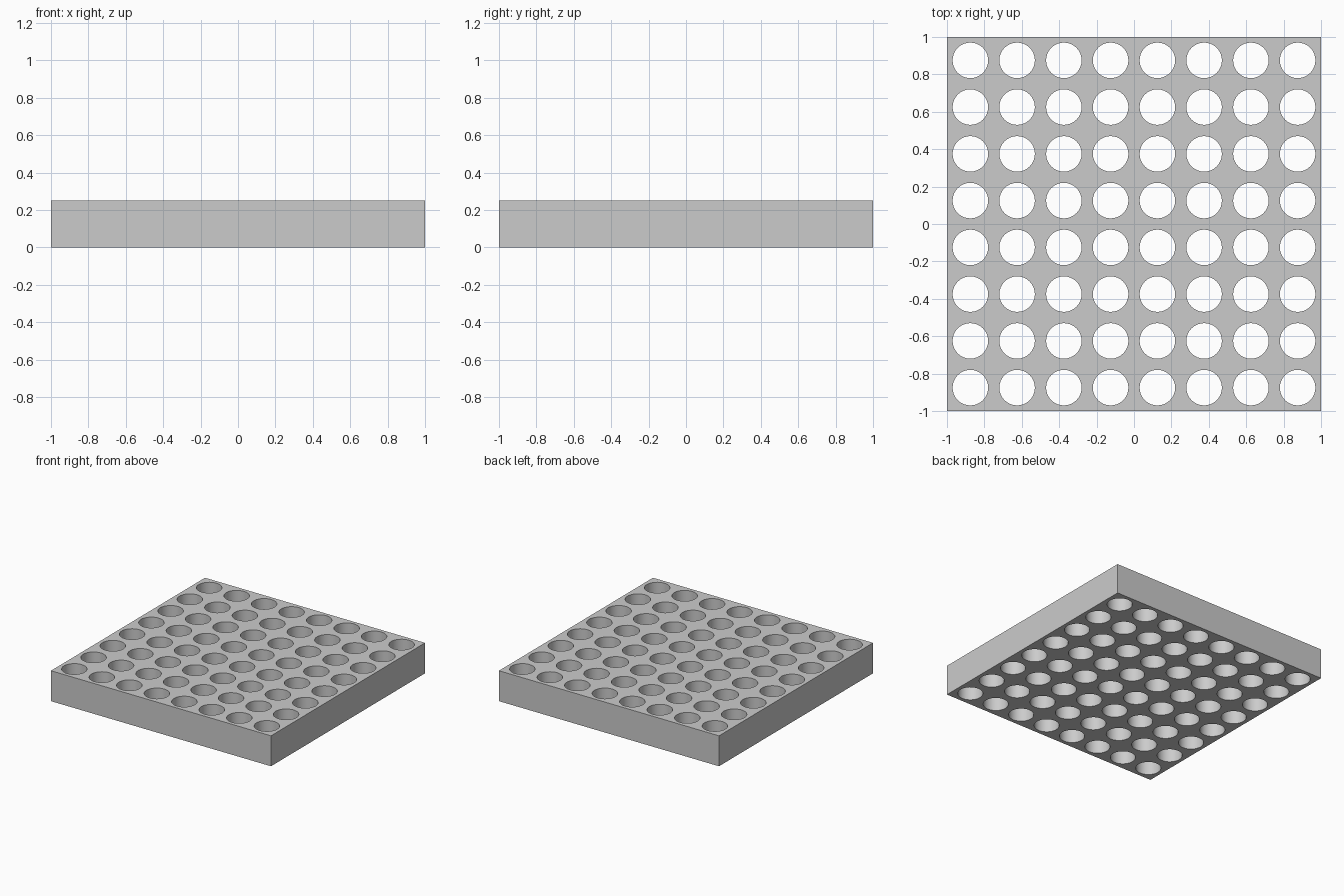
import bpy, bmesh, math

if "Cube" in bpy.data.objects:
    bpy.data.objects.remove(bpy.data.objects["Cube"])

N = 8            # holes per side
CELL = 2 / N     # spacing
R = 0.095        # hole radius
H = 0.25         # plate thickness
SEG = 32         # sides per hole (multiple of 8 so cell corners are hit)

bm = bmesh.new()


def ring(cx, cy, z, square):
    """Loop around a cell centre: a circle, or its projection onto the cell square."""
    verts = []
    for k in range(SEG):
        a = 2 * math.pi * k / SEG
        c, s = math.cos(a), math.sin(a)
        r = CELL / 2 / max(abs(c), abs(s)) if square else R
        verts.append(bm.verts.new((cx + r * c, cy + r * s, z)))
    return verts


# One pierced square cell per hole: top, bottom, hole wall, outer walls
for i in range(N):
    for j in range(N):
        cx, cy = -1 + CELL * (i + 0.5), -1 + CELL * (j + 0.5)
        ot, it = ring(cx, cy, H, True), ring(cx, cy, H, False)
        ob, ib = ring(cx, cy, 0, True), ring(cx, cy, 0, False)
        for k in range(SEG):
            n = (k + 1) % SEG
            bm.faces.new((it[k], ot[k], ot[n], it[n]))
            bm.faces.new((ib[n], ob[n], ob[k], ib[k]))
            bm.faces.new((ib[k], it[k], it[n], ib[n])).smooth = True
            mid = (ot[k].co + ot[n].co) / 2
            if max(abs(mid.x), abs(mid.y)) > 0.9999:
                bm.faces.new((ob[k], ob[n], ot[n], ot[k]))

bmesh.ops.remove_doubles(bm, verts=bm.verts[:], dist=1e-4)
bmesh.ops.recalc_face_normals(bm, faces=bm.faces[:])

mesh = bpy.data.meshes.new("perforated_plate")
bm.to_mesh(mesh)
bm.free()

grey = bpy.data.materials.new("light grey")
grey.diffuse_color = (0.6, 0.6, 0.6, 1)
grey.use_nodes = True
grey.node_tree.nodes["Principled BSDF"].inputs["Base Color"].default_value = grey.diffuse_color
mesh.materials.append(grey)

plate = bpy.data.objects.new("perforated_plate", mesh)
bpy.context.collection.objects.link(plate)

# Smooth hole walls, sharp rims
bpy.context.view_layer.objects.active = plate
plate.select_set(True)
bpy.ops.object.shade_smooth_by_angle(angle=math.radians(30))
